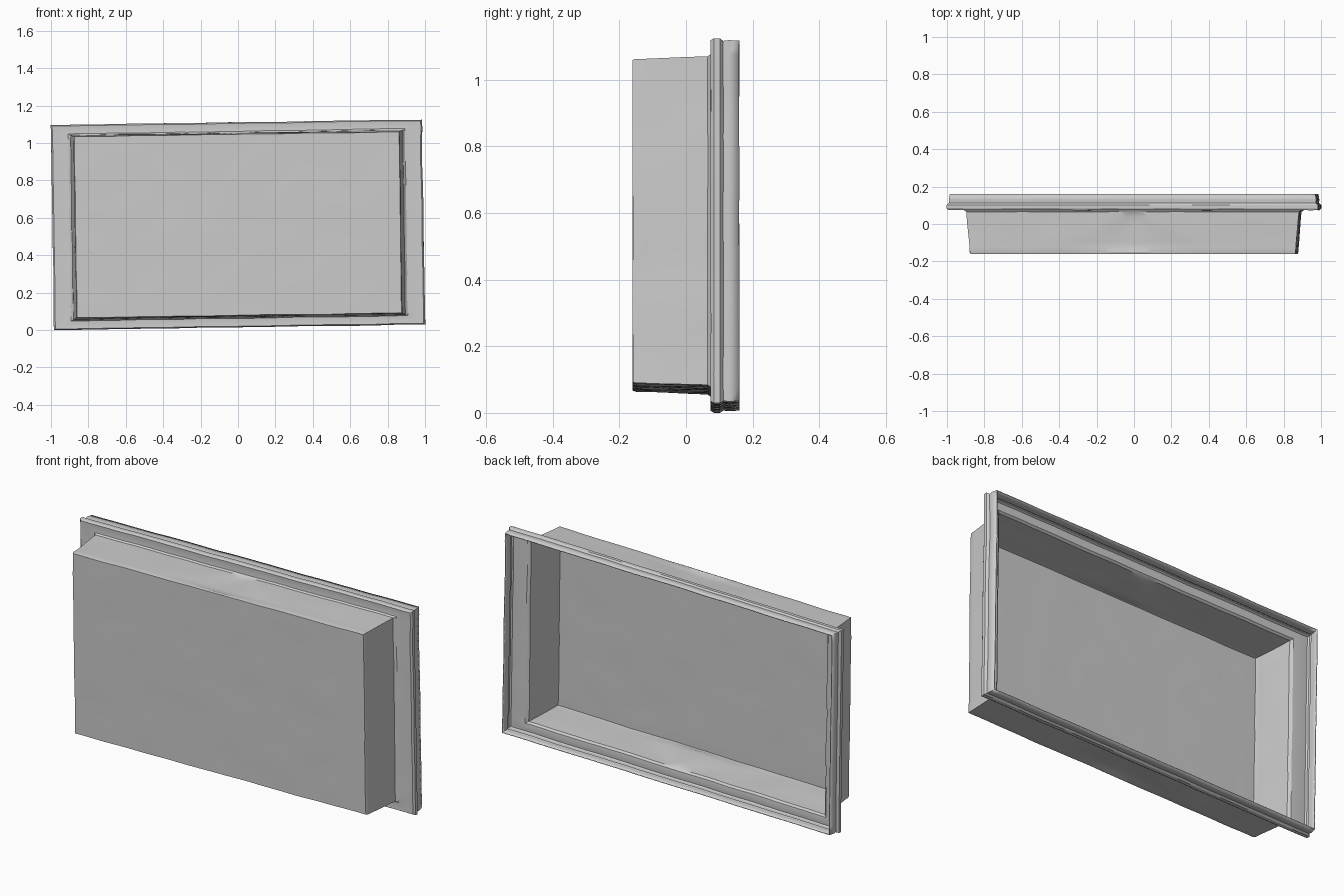
import bpy, bmesh
from mathutils import Vector, Matrix, noise

if "Cube" in bpy.data.objects:
    bpy.data.objects.remove(bpy.data.objects["Cube"])

CENTER_Z = 0.57
TILT = Matrix.Rotation(-0.015, 3, 'Y')
NX, NZ = 48, 26          # divisions along the long and short sides


def tilted(x, y, z):
    # slight hand-made roughness, then the small lean of the whole tray
    p = Vector((x, y, z))
    wob = noise.noise_vector(p * 6.0) * 0.003
    p = TILT @ (p + Vector((wob.x, 0.4 * wob.y, wob.z)))
    return (p.x, max(-0.162, min(0.162, p.y)), p.z + CENTER_Z)


def pleat(x, y, w):
    # shallow triangular fold pressed into the long walls
    if not -0.13 < y < 0.055:
        return 0.0
    reach = 0.36 * (0.06 - y) / 0.18
    return 0.008 * max(0.0, 1.0 - abs(x) / max(reach, 0.03))


def outline(y, w, h):
    # rectangle loop at depth y, half width w, half height h
    pts = []
    for i in range(NX):
        x = -w + 2 * w * i / NX
        pts.append((x, -h + pleat(x, y, w)))
    for i in range(NZ):
        pts.append((w, -h + 2 * h * i / NZ))
    for i in range(NX):
        x = w - 2 * w * i / NX
        pts.append((x, h - pleat(x, y, w)))
    for i in range(NZ):
        pts.append((-w, h - 2 * h * i / NZ))
    return [tilted(x, y, z) for x, z in pts]


# profile from the front edge back to the open rim: (y, half width, half height)
profile = [(-0.160, 0.868, 0.484), (-0.150, 0.872, 0.487)]
for i in range(8):
    t = i / 7
    profile.append((-0.125 + 0.19 * t, 0.873 + 0.015 * t, 0.487 + 0.006 * t))
profile += [
    (0.074, 0.900, 0.500), (0.076, 0.940, 0.520), (0.074, 0.984, 0.542),
    (0.084, 0.992, 0.548), (0.102, 0.992, 0.548), (0.112, 0.980, 0.541),
    (0.130, 0.982, 0.543), (0.160, 0.977, 0.541),
]

bm = bmesh.new()

# walls, stepped flange and rim
rings = [[bm.verts.new(p) for p in outline(*s)] for s in profile]
n = len(rings[0])
for a, b in zip(rings, rings[1:]):
    for i in range(n):
        j = (i + 1) % n
        bm.faces.new((a[i], a[j], b[j], b[i]))

# closed front panel
y, w, h = profile[0]
grid = [[bm.verts.new(tilted(-w + 2 * w * i / NX, y, -h + 2 * h * k / NZ))
         for i in range(NX + 1)] for k in range(NZ + 1)]
for k in range(NZ):
    for i in range(NX):
        bm.faces.new((grid[k][i], grid[k][i + 1], grid[k + 1][i + 1], grid[k + 1][i]))
bmesh.ops.remove_doubles(bm, verts=bm.verts, dist=0.0005)
bmesh.ops.recalc_face_normals(bm, faces=bm.faces)

# stand on the ground
low = min(v.co.z for v in bm.verts)
bmesh.ops.translate(bm, verts=bm.verts, vec=(0, 0, -low))

mesh = bpy.data.meshes.new("open_tray")
bm.to_mesh(mesh)
bm.free()
tray = bpy.data.objects.new("open_tray", mesh)
bpy.context.collection.objects.link(tray)

# thin sheet thickness
sheet = tray.modifiers.new("sheet_thickness", 'SOLIDIFY')
sheet.thickness = 0.004
sheet.offset = -1

bpy.context.view_layer.objects.active = tray
tray.select_set(True)
bpy.ops.object.shade_smooth_by_angle(angle=0.5)
